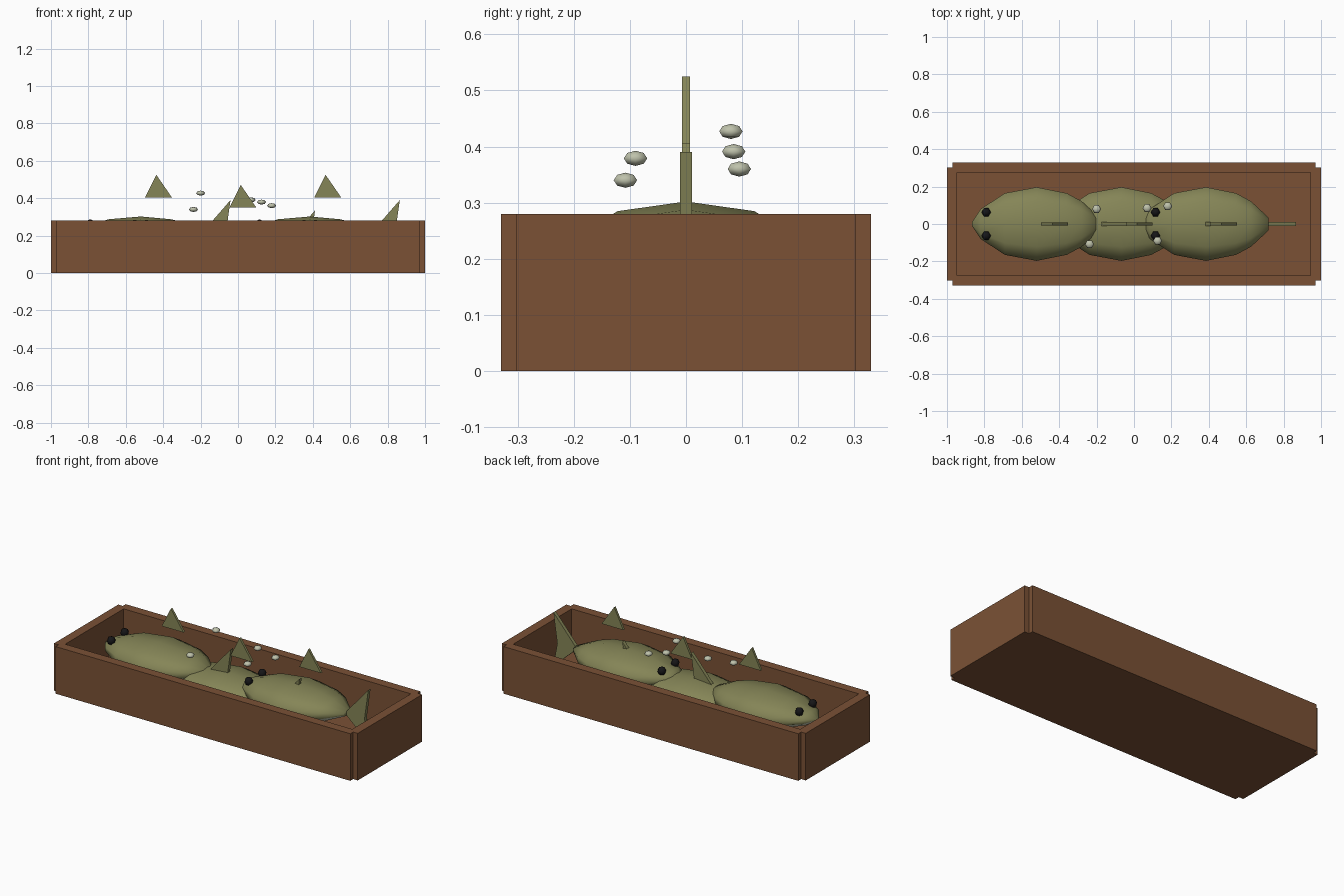
import bpy, bmesh, math
from mathutils import Matrix

if "Cube" in bpy.data.objects:
    bpy.data.objects.remove(bpy.data.objects["Cube"])


def material(name, color):
    m = bpy.data.materials.new(name)
    m.diffuse_color = (*color, 1)
    m.use_nodes = True
    m.node_tree.nodes["Principled BSDF"].inputs["Base Color"].default_value = m.diffuse_color
    return m


WOOD = material("brown_wood", (0.196, 0.083, 0.036))
SKIN = material("olive_skin", (0.235, 0.235, 0.095))
SILVER = material("pale_silver", (0.52, 0.54, 0.41))
BLACK = material("eye_black", (0.008, 0.008, 0.009))


def finish(bm, name, mats, smooth=False):
    bmesh.ops.recalc_face_normals(bm, faces=bm.faces)
    for f in bm.faces:
        f.smooth = smooth
    me = bpy.data.meshes.new(name)
    bm.to_mesh(me)
    bm.free()
    for m in mats:
        me.materials.append(m)
    ob = bpy.data.objects.new(name, me)
    bpy.context.collection.objects.link(ob)
    return ob


def box(name, center, size):
    bm = bmesh.new()
    bmesh.ops.create_cube(bm, size=1, matrix=Matrix.Translation(center) @ Matrix.Diagonal((*size, 1)))
    return finish(bm, name, [WOOD])


def ball(name, center, radii, mat, segs=6, rings=4):
    bm = bmesh.new()
    turn = Matrix.Rotation(math.radians(30), 4, 'Z')
    bmesh.ops.create_uvsphere(bm, u_segments=segs, v_segments=rings, radius=1,
                              matrix=Matrix.Translation(center) @ Matrix.Diagonal((*radii, 1)) @ turn)
    return finish(bm, name, [mat], True)


def plate(name, pts, half):
    """Flat profile in XZ, given a thickness along y."""
    bm = bmesh.new()
    a = [bm.verts.new((x, -half, z)) for x, z in pts]
    b = [bm.verts.new((x, half, z)) for x, z in pts]
    bm.faces.new(a)
    bm.faces.new(b[::-1])
    n = len(pts)
    for i in range(n):
        bm.faces.new((a[i], a[(i + 1) % n], b[(i + 1) % n], b[i]))
    return finish(bm, name, [SKIN], False)


# Body rings: offset along x, half width
RINGS = [(-0.345, 0.012), (-0.30, 0.08), (-0.17, 0.165), (0, 0.197),
         (0.16, 0.165), (0.24, 0.122), (0.335, 0.034)]
SIDES = 10


def fish_body(name, cx, cz):
    bm = bmesh.new()
    loops = []
    for x, w in RINGS:
        r = w / math.sin(math.radians(72))
        loops.append([bm.verts.new((cx + x, r * math.sin(2 * math.pi * i / SIDES),
                                    cz + 0.435 * r * math.cos(2 * math.pi * i / SIDES)))
                      for i in range(SIDES)])
    for p, q in zip(loops, loops[1:]):
        for i in range(SIDES):
            j = (i + 1) % SIDES
            f = bm.faces.new((p[i], p[j], q[j], q[i]))
            # pale belly on the lower four sides
            f.material_index = 1 if 3 <= i <= 6 else 0
    bm.faces.new(loops[0])
    bm.faces.new(loops[-1])
    return finish(bm, name, [SKIN, SILVER], True)


# Crate
box("crate_floor", (0, 0, 0.025), (1.94, 0.60, 0.05))
for s, label in ((-1, "front"), (1, "back")):
    box(f"crate_{label}_wall", (0, s * 0.3025, 0.14), (1.94, 0.055, 0.28))
for s, label in ((-1, "left"), (1, "right")):
    box(f"crate_{label}_wall", (s * 0.9725, 0, 0.14), (0.055, 0.605, 0.28))

# Fish: body, tail, floating back fin, eyes
for n, (cx, cz) in enumerate([(-0.52, 0.212), (-0.068, 0.157), (0.385, 0.212)], 1):
    fish_body(f"fish_{n}_body", cx, cz)
    plate(f"fish_{n}_tail", [(cx + x, cz + z) for x, z in
                             ((0.325, 0), (0.48, 0.178), (0.455, 0), (0.48, -0.14))], 0.0105)
    plate(f"fish_{n}_back_fin", [(cx + x, cz + z) for x, z in
                                 ((0.023, 0.193), (0.083, 0.313), (0.166, 0.193))], 0.007)
    for s, label in ((-1, "right"), (1, "left")):
        ball(f"fish_{n}_{label}_eye", (cx - 0.27, s * 0.063, cz + 0.05), (0.025, 0.025, 0.025), BLACK)

# Loose scales
for n, c in enumerate([(-0.20, 0.08, 0.427), (-0.238, -0.108, 0.34), (0.07, 0.085, 0.391),
                       (0.18, 0.095, 0.36), (0.126, -0.09, 0.379)], 1):
    ball(f"scale_{n}", c, (0.024, 0.024, 0.0135), SILVER)
